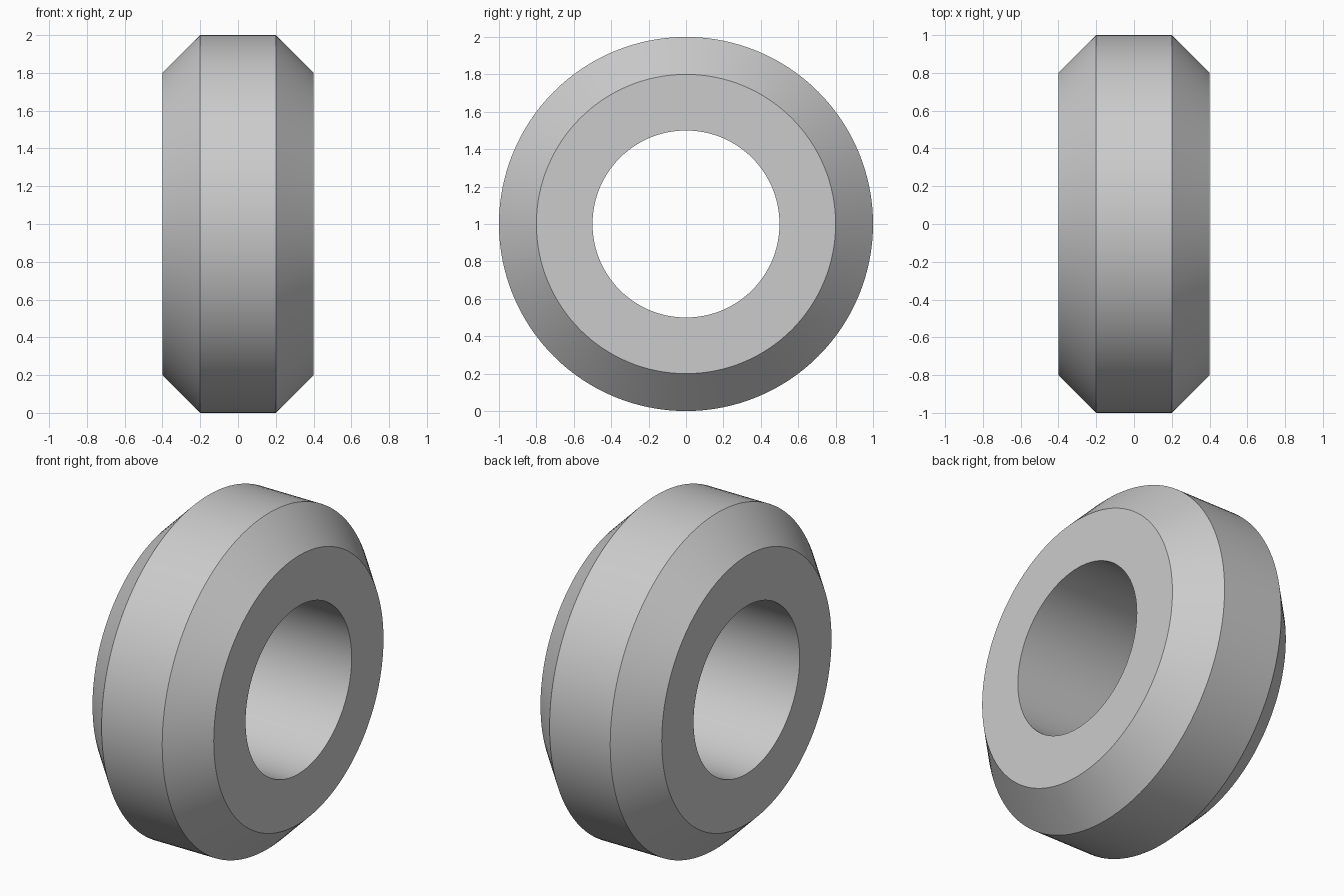
import bpy, bmesh, math
from mathutils import Matrix, Vector

# Remove the default cube
cube = bpy.data.objects.get("Cube")
if cube:
    bpy.data.objects.remove(cube, do_unlink=True)

SEGMENTS = 128
BORE, FACE, RIM = 0.5, 0.8, 1.0      # radii
HALF_WIDTH, HALF_TREAD = 0.4, 0.2    # along the axle

# Plain grey
grey = bpy.data.materials.new("plain grey")
grey.use_nodes = True
colour = (0.6, 0.6, 0.6, 1)
grey.diffuse_color = colour
grey.node_tree.nodes["Principled BSDF"].inputs["Base Color"].default_value = colour

# Closed cross-section as (x, radius): half of it, then its mirror
half = [(HALF_WIDTH, BORE), (HALF_WIDTH, FACE), (HALF_TREAD, RIM)]
profile = half + [(-x, r) for x, r in reversed(half)]

# Spin the cross-section around the x axis
bm = bmesh.new()
rings = []
for i in range(SEGMENTS):
    turn = Matrix.Rotation(math.tau * i / SEGMENTS, 3, 'X')
    rings.append([bm.verts.new(turn @ Vector((x, 0, r))) for x, r in profile])
for i, ring in enumerate(rings):
    after = rings[(i + 1) % SEGMENTS]
    for j in range(len(profile)):
        k = (j + 1) % len(profile)
        bm.faces.new((ring[j], ring[k], after[k], after[j]))
bmesh.ops.recalc_face_normals(bm, faces=bm.faces)
mesh = bpy.data.meshes.new("chamfered_ring")
bm.to_mesh(mesh)
bm.free()
mesh.materials.append(grey)

# Chamfered ring, resting on the ground
ring_object = bpy.data.objects.new("chamfered_ring", mesh)
ring_object.location.z = RIM
bpy.context.collection.objects.link(ring_object)
bpy.ops.object.select_all(action='DESELECT')
ring_object.select_set(True)
bpy.context.view_layer.objects.active = ring_object
bpy.ops.object.shade_smooth_by_angle(angle=math.radians(30))
